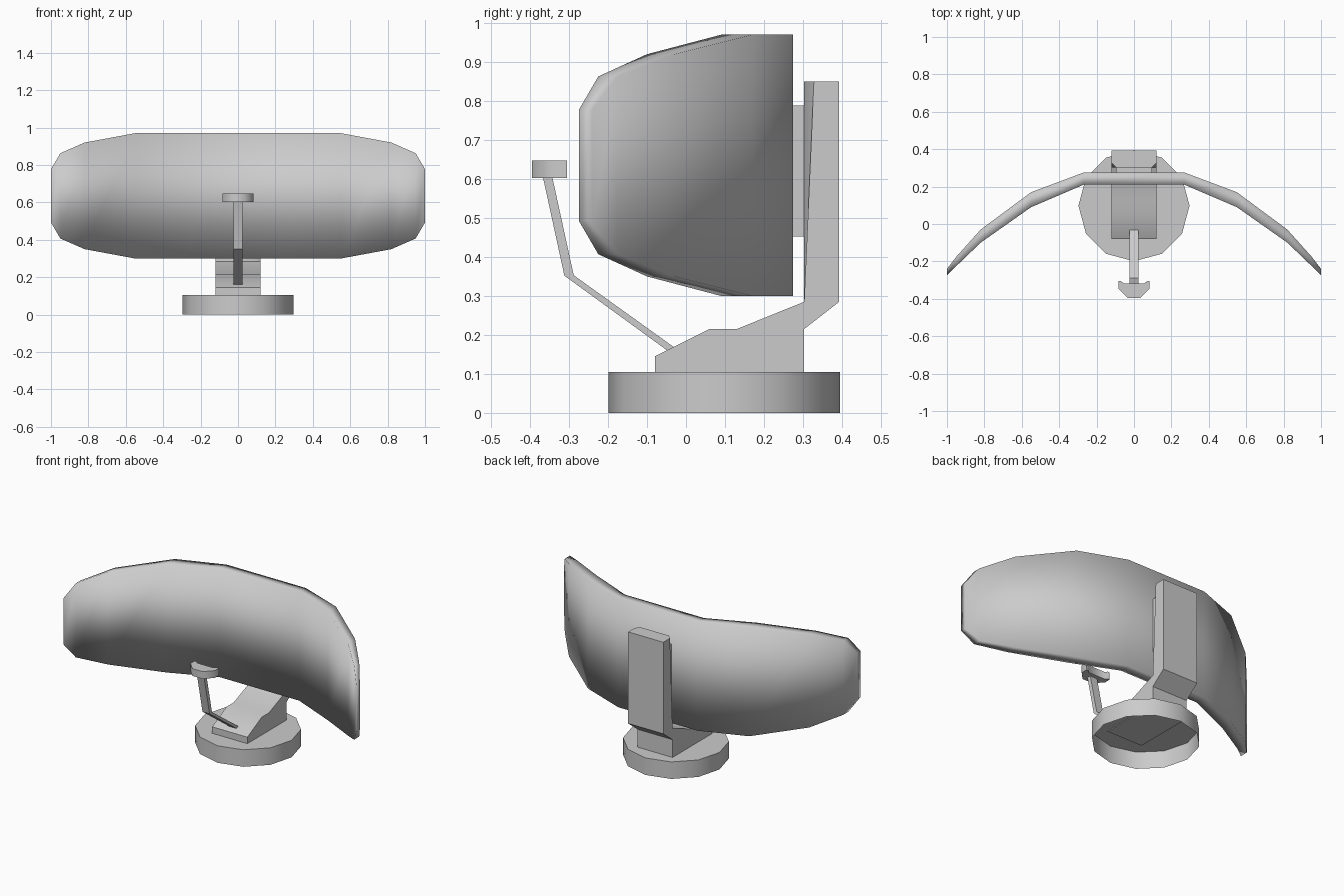
import bpy, bmesh
from mathutils import Vector

if "Cube" in bpy.data.objects:
    bpy.data.objects.remove(bpy.data.objects["Cube"])


def finish(name, bm, angle=None):
    bmesh.ops.recalc_face_normals(bm, faces=bm.faces)
    me = bpy.data.meshes.new(name)
    bm.to_mesh(me)
    bm.free()
    ob = bpy.data.objects.new(name, me)
    bpy.context.collection.objects.link(ob)
    bpy.ops.object.select_all(action='DESELECT')
    ob.select_set(True)
    bpy.context.view_layer.objects.active = ob
    if angle is None:
        bpy.ops.object.shade_smooth()
    else:
        bpy.ops.object.shade_smooth_by_angle(angle=angle)
    return ob


def prism(points, shift):
    """Closed solid: a polygon swept along a vector."""
    bm = bmesh.new()
    face = bm.faces.new([bm.verts.new(p) for p in points])
    ext = bmesh.ops.extrude_face_region(bm, geom=[face], use_keep_orig=True)
    moved = [g for g in ext['geom'] if isinstance(g, bmesh.types.BMVert)]
    bmesh.ops.translate(bm, vec=Vector(shift), verts=moved)
    return bm


def side_prism(profile, half_width):
    return prism([(-half_width, y, z) for y, z in profile], (2 * half_width, 0, 0))


# Curved reflector: x, front y, back y, half height
half = [(0.27, 0.21, 0.275, 0.335), (0.55, 0.09, 0.17, 0.335),
        (0.82, -0.10, -0.03, 0.285), (0.95, -0.225, -0.175, 0.228),
        (1.0, -0.275, -0.24, 0.142)]
columns = [(-x, f, b, h) for x, f, b, h in reversed(half)] + half
mid = 0.635
bm = bmesh.new()
rings = [[bm.verts.new(p) for p in ((x, f, mid - h), (x, f, mid + h),
                                    (x, b, mid + h), (x, b, mid - h))]
         for x, f, b, h in columns]
for a, b in zip(rings, rings[1:]):
    for i in range(4):
        j = (i + 1) % 4
        bm.faces.new((a[i], a[j], b[j], b[i]))
bm.faces.new(rings[0])
bm.faces.new(rings[-1])
finish("reflector", bm)

# Round base, open underneath
bm = bmesh.new()
bmesh.ops.create_circle(bm, cap_ends=True, segments=12, radius=0.297)
bmesh.ops.translate(bm, vec=(0, 0.098, 0.105), verts=bm.verts)
ext = bmesh.ops.extrude_edge_only(bm, edges=bm.edges[:])
bmesh.ops.translate(bm, vec=(0, 0, -0.105),
                    verts=[g for g in ext['geom'] if isinstance(g, bmesh.types.BMVert)])
finish("base", bm, 0.7)

# Foot and upright mast in one profile, front mast edges chamfered
bm = side_prism([(-0.08, 0.10), (-0.08, 0.145), (0.06, 0.215), (0.13, 0.215),
                 (0.303, 0.285), (0.303, 0.85), (0.393, 0.85), (0.393, 0.285),
                 (0.303, 0.215), (0.303, 0.10)], 0.12)
edges = [e for e in bm.edges
         if all(abs(v.co.y - 0.303) < 1e-4 and v.co.z > 0.28 for v in e.verts)
         and e.calc_length() > 0.5]
bmesh.ops.bevel(bm, geom=edges, offset=0.025, segments=1, affect='EDGES')
finish("mast", bm, 0.9)

# Bracket between mast and reflector
finish("bracket", side_prism([(0.25, 0.453), (0.25, 0.788),
                              (0.31, 0.788), (0.31, 0.453)], 0.095), 0.7)

# Bent feed arm
finish("feed_arm", side_prism([(-0.367, 0.605), (-0.343, 0.605), (-0.288, 0.353),
                               (-0.03, 0.168), (-0.048, 0.16), (-0.312, 0.352)], 0.024), 0.7)

# Receiver head
right = [(0.035, -0.395), (0.083, -0.345), (0.083, -0.305), (0.07, -0.305), (0.055, -0.318)]
plan = right + [(-x, y) for x, y in reversed(right)]
finish("receiver_head", prism([(x, y, 0.602) for x, y in plan], (0, 0, 0.045)), 0.9)
